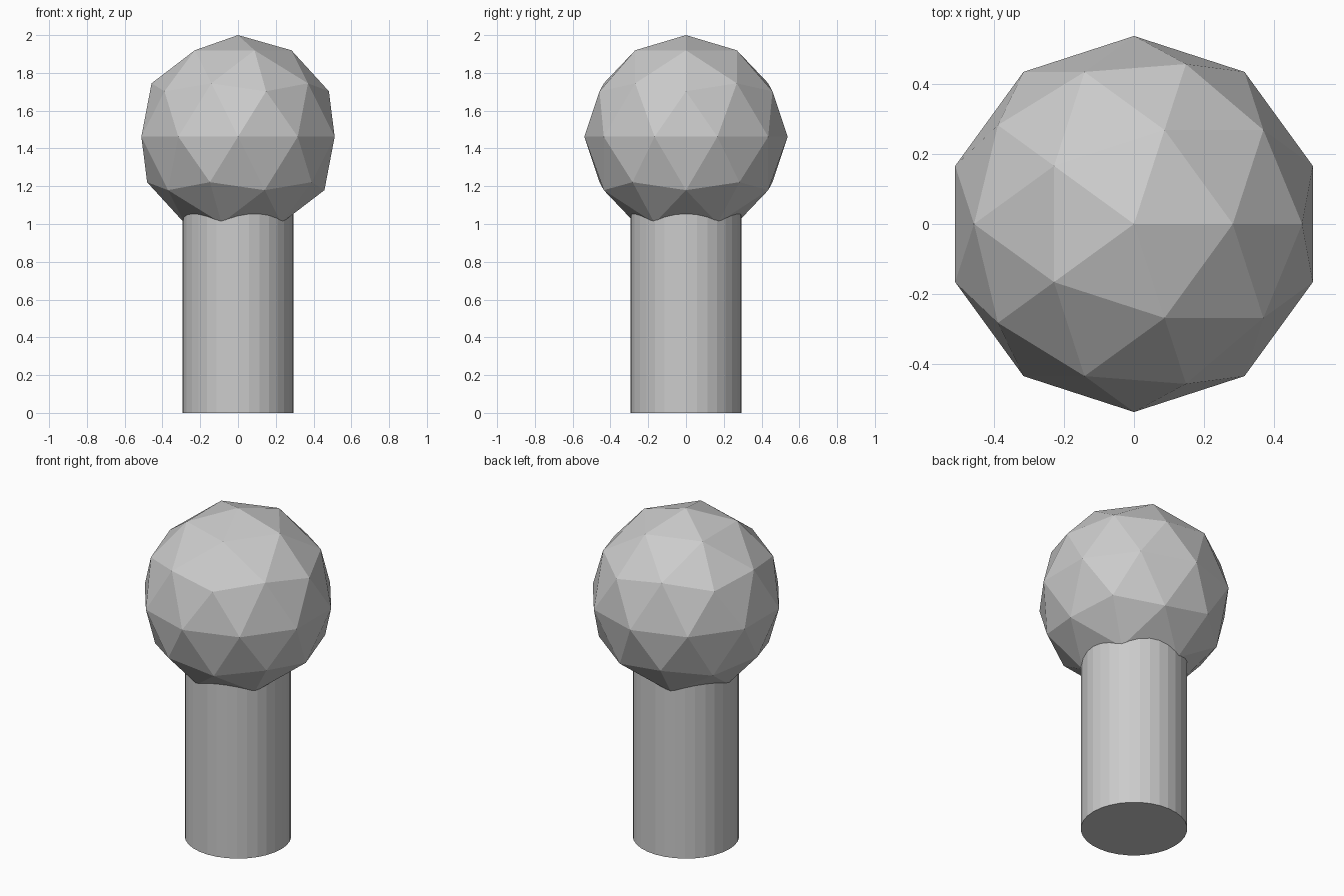
import bpy

if "Cube" in bpy.data.objects:
    bpy.data.objects.remove(bpy.data.objects["Cube"])

HEAD_R = 0.538
POST_R = 0.294
POST_TOP = 1.2  # hidden inside the head

# Straight round post standing on the ground
bpy.ops.mesh.primitive_cylinder_add(vertices=32, radius=POST_R, depth=POST_TOP,
                                    location=(0, 0, POST_TOP / 2))
bpy.context.object.name = "post"

# Faceted ball on top
bpy.ops.mesh.primitive_ico_sphere_add(subdivisions=2, radius=HEAD_R,
                                      location=(0, 0, 2 - HEAD_R))
bpy.context.object.name = "faceted_ball"
